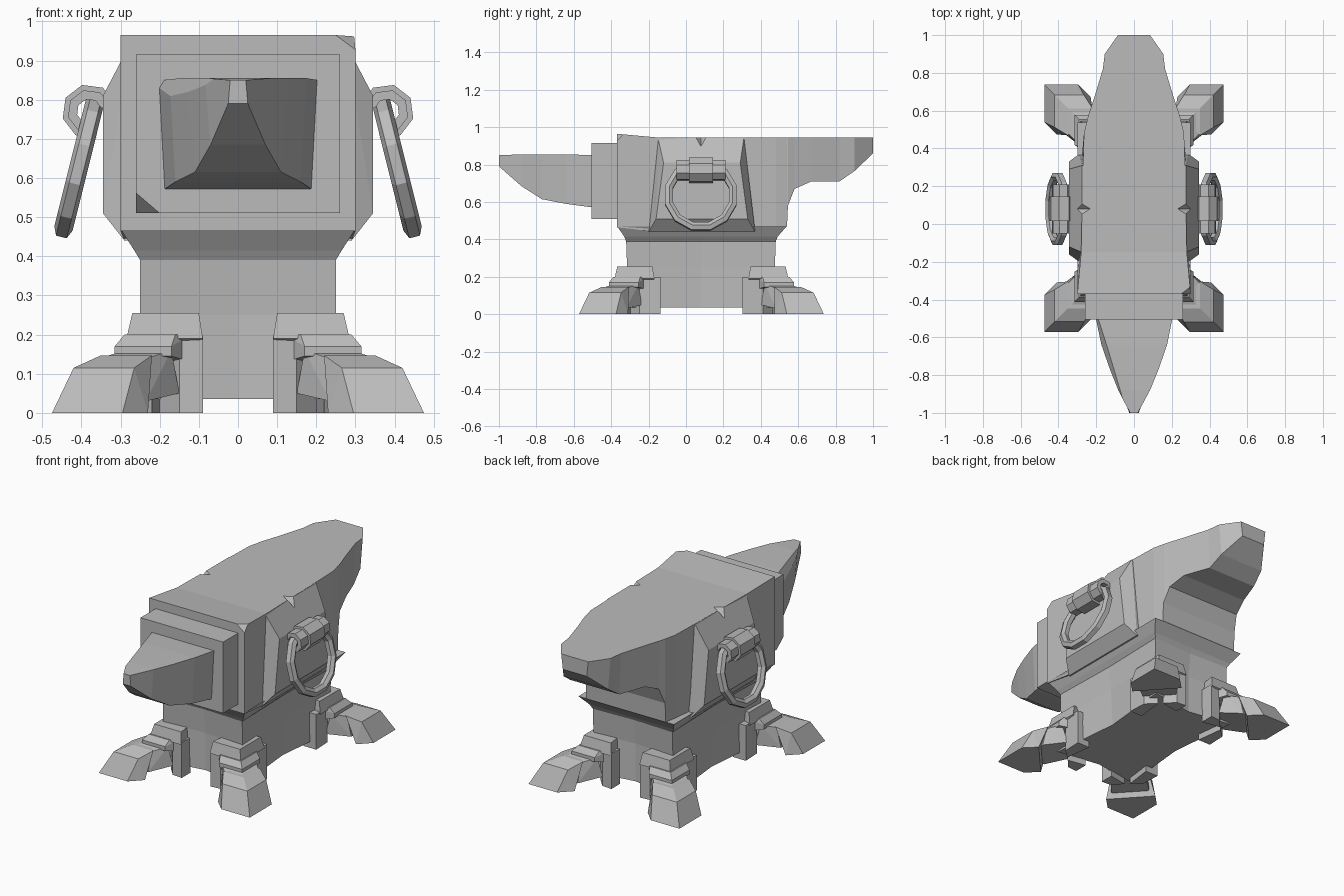
import bpy, bmesh, math
from mathutils import Vector, Matrix

if "Cube" in bpy.data.objects:
    bpy.data.objects.remove(bpy.data.objects["Cube"])

MID_Y = 0.0825  # centre of the waist and legs

steel = bpy.data.materials.new("grey_steel")
steel.use_nodes = True
steel.diffuse_color = (0.5, 0.5, 0.5, 1)
steel.node_tree.nodes["Principled BSDF"].inputs["Base Color"].default_value = (0.5, 0.5, 0.5, 1)


def finish(name, bm):
    bmesh.ops.recalc_face_normals(bm, faces=bm.faces)
    mesh = bpy.data.meshes.new(name)
    bm.to_mesh(mesh)
    bm.free()
    mesh.materials.append(steel)
    obj = bpy.data.objects.new(name, mesh)
    bpy.context.collection.objects.link(obj)
    return obj


def loft(name, rings):
    """Skin a list of equal-length point rings and cap both ends."""
    bm = bmesh.new()
    rows = [[bm.verts.new(p) for p in ring] for ring in rings]
    for a, b in zip(rows, rows[1:]):
        for i in range(len(a)):
            j = (i + 1) % len(a)
            bm.faces.new((a[i], a[j], b[j], b[i]))
    bm.faces.new(rows[0])
    bm.faces.new(rows[-1])
    return finish(name, bm)


def hull(name, points):
    bm = bmesh.new()
    for p in points:
        bm.verts.new(p)
    out = bmesh.ops.convex_hull(bm, input=bm.verts)
    junk = {g for g in out["geom_interior"] + out["geom_unused"] if isinstance(g, bmesh.types.BMVert)}
    bmesh.ops.delete(bm, geom=list(junk), context='VERTS')
    bmesh.ops.dissolve_limit(bm, angle_limit=0.02, verts=bm.verts, edges=bm.edges)
    return finish(name, bm)


def chip(obj, point, normal):
    """Knock a corner off with a flat cut."""
    bm = bmesh.new()
    bm.from_mesh(obj.data)
    bmesh.ops.bisect_plane(bm, geom=bm.verts[:] + bm.edges[:] + bm.faces[:], plane_co=point,
                           plane_no=normal, clear_outer=True)
    bmesh.ops.holes_fill(bm, edges=[e for e in bm.edges if e.is_boundary])
    bmesh.ops.recalc_face_normals(bm, faces=bm.faces)
    bm.to_mesh(obj.data)
    bm.free()


def section(y, w_top, w_low, top, low):
    return [(-w_top, y, top), (w_top, y, top), (w_low, y, low), (-w_low, y, low)]


# Horn: tapers to a blunt tip, flat on top
horn = loft("horn", [section(*s) for s in (
    (-1.0, .02, .025, .85, .79), (-.88, .085, .07, .855, .685), (-.77, .13, .11, .855, .615),
    (-.64, .175, .16, .855, .59), (-.49, .205, .19, .85, .57))])
chip(horn, (-.13, -.70, .85), (-1, -.3, .6))

# Stepped collar between horn and body
collar = loft("collar", [section(y, .26, .26, .915, .51) for y in (-.505, -.36)])
chip(collar, (-.2, -.505, .51), (-.6, -.6, -.7))

# Body and tail in one run of sections
body = loft("body_and_tail", [section(*s) for s in (
    (-.37, .30, .30, .965, .465), (-.15, .28, .29, .945, .44), (.31, .27, .28, .945, .44),
    (.48, .265, .26, .945, .44), (.54, .25, .25, .945, .47), (.545, .25, .25, .945, .58),
    (.58, .24, .235, .945, .67), (.67, .21, .21, .945, .71), (.82, .165, .155, .945, .71),
    (.90, .155, .14, .945, .765), (1.0, .085, .075, .945, .86))])
chip(body, (.25, -.37, .965), (.6, -.7, .8))

# Waist with slightly bowed-in sides
def waist_ring(z, hx, y0, y1, dip):
    my = (y0 + y1) / 2
    return [(-hx, y0, z), (0, y0 + dip, z), (hx, y0, z), (hx - dip, my, z),
            (hx, y1, z), (0, y1 - dip, z), (-hx, y1, z), (-hx + dip, my, z)]

loft("waist", [waist_ring(*r) for r in (
    (.035, .26, -.33, .495, .04), (.25, .25, -.315, .475, .02), (.39, .25, -.32, .48, .01),
    (.415, .265, -.33, .49, 0), (.47, .30, -.368, .538, 0))])

# Side pads with a notch in their upper edge
pads = []
for side, label in ((1, "left"), (-1, "right")):
    pads.append(hull(label + "_pad", [(side * x, y, z) for x, y0, y1, z in (
        (.22, -.15, .31, .944), (.275, -.15, .31, .944), (.345, -.12, .29, .81),
        (.345, -.16, .33, .51), (.29, -.20, .37, .44), (.22, -.20, .37, .44)) for y in (y0, y1)]))
    cutter = hull("notch_cutter", [(side * x, y, z) for x, y, z in (
        (.21, .08, .96), (.42, -.05, .96), (.42, .21, .96), (.38, .08, .84))])
    cutter.hide_render = True
    for target in (body, pads[-1]):
        mod = target.modifiers.new("notch", 'BOOLEAN')
        mod.operation = 'DIFFERENCE'
        mod.solver = 'EXACT'
        mod.object = cutter
        bpy.context.view_layer.objects.active = target
        bpy.ops.object.modifier_apply(modifier=mod.name)
    bpy.data.objects.remove(cutter)


# Curled hinge straps holding each ring
def curl(name, side, y0, y1, outer, inner):
    angles = [math.radians(a) for a in range(165, -106, -45)]
    arc = [(r * math.cos(a), r * math.sin(a)) for r, run in ((outer, angles), (inner, angles[::-1])) for a in run]
    loft(name, [[(side * (.38 + u), y, .77 + v) for u, v in arc] for y in (y0, y1)])


for side, label in ((1, "left"), (-1, "right")):
    curl(label + "_hinge_middle", side, .015, .145, .07, .035)
    curl(label + "_hinge_front", side, -.05, .015, .056, .032)
    curl(label + "_hinge_back", side, .145, .21, .056, .032)

    # Hanging ring, swung outward at the bottom
    tilt = Matrix.Rotation(side * math.radians(-14), 4, 'Y')
    rings = []
    for i in range(12):
        a = math.tau * (i + .5) / 12
        rings.append([Vector((side * .405, .08, .635)) + tilt @ Vector(
            (u, r * math.cos(a), r * math.sin(a))) for u, r in
            ((-.024, .175), (-.014, .198), (.014, .198), (.024, .175), (.012, .155), (-.012, .155))])
    bm = bmesh.new()
    rows = [[bm.verts.new(p) for p in ring] for ring in rings]
    for k, row in enumerate(rows):
        nxt = rows[(k + 1) % len(rows)]
        for i in range(6):
            j = (i + 1) % 6
            bm.faces.new((row[i], row[j], nxt[j], nxt[i]))
    finish(label + "_ring", bm)


# Corner legs: c is the outer corner along the diagonal, w the arm length
def arms(c, w, z):
    return [(c, c, z), (c - w, c, z), (c, c - 1.1 * w, z)]


def place(points, sx, sy):
    return [(sx * u, MID_Y + sy * (v + .18), z) for u, v, z in points]


def post(swap):
    inner = .04 if swap else .09
    plan = [(inner, .28), (.15, .275), (.20, .22), (inner, .20)]
    pts = [(u, v, z) for u, v in plan for z in (0, .2)]
    return [(v, u, z) for u, v, z in pts] if swap else pts


for sx, x_label in ((1, "left"), (-1, "right")):
    for sy, y_label in ((-1, "front"), (1, "back")):
        name = f"{y_label}_{x_label}_"
        parts = {
            "foot": arms(.475, .18, 0) + arms(.41, .18, 0) + arms(.42, .155, .115) + arms(.35, .13, .147),
            "ankle": arms(.375, .14, .03) + arms(.35, .12, .14) + arms(.29, .12, .16) + arms(.27, .12, .05),
            "shin_band": arms(.315, .145, .17) + arms(.315, .145, .145) + arms(.29, .13, .20)
                         + arms(.24, .12, .20) + arms(.24, .12, .13),
            "leg_cap": arms(.27, .17, .255) + arms(.285, .195, .19) + arms(.25, .15, .17)
                       + [(.12, .12, .255), (.12, .12, .19)],
            "front_post": post(False),
            "side_post": post(True),
        }
        for part, points in parts.items():
            hull(name + part, place(points, sx, sy))
